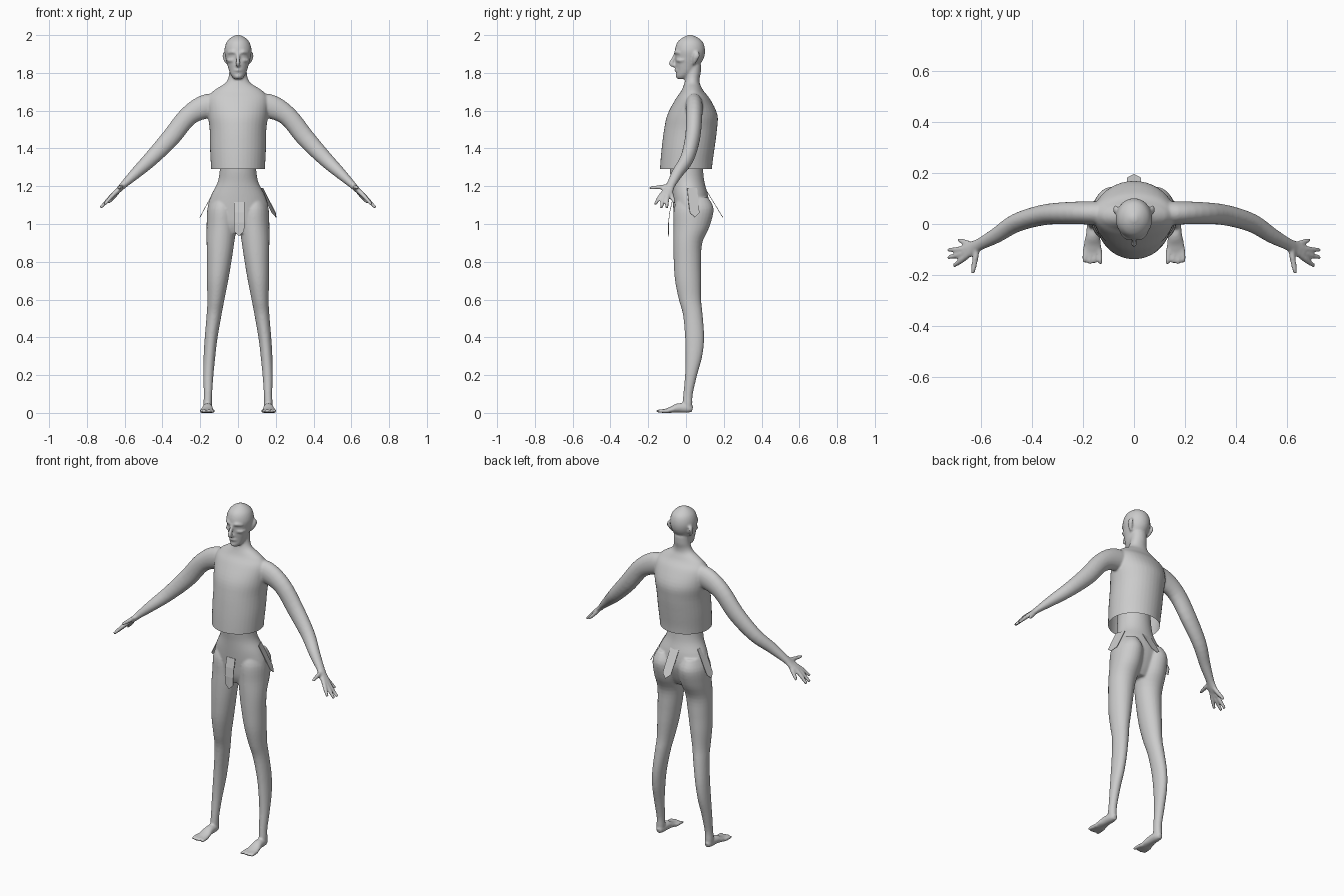
import bpy, bmesh, math
from mathutils import Vector

X, Y, Z = Vector((1, 0, 0)), Vector((0, 1, 0)), Vector((0, 0, 1))


def spline(rows, steps=4):
    """Catmull-Rom through rows of numbers."""
    out = []
    for i in range(len(rows) - 1):
        p = [rows[max(0, min(len(rows) - 1, i + k))] for k in (-1, 0, 1, 2)]
        for s in range(steps):
            t = s / steps
            out.append([0.5 * (2 * b + (c - a) * t + (2 * a - 5 * b + 4 * c - d) * t * t
                               + (3 * b - a - 3 * c + d) * t ** 3) for a, b, c, d in zip(*p)])
    return out + [list(rows[-1])]


def loft(bm, rows, hint=None, n=28):
    """Closed skin over ellipses (x, y, z, ru, rv); level rings unless a hint is given."""
    rows = spline(rows)
    pts = [Vector(r[:3]) for r in rows]
    rings = []
    for i, r in enumerate(rows):
        u, v = X, Y
        if hint:
            t = (pts[min(i + 1, len(pts) - 1)] - pts[max(i - 1, 0)]).normalized()
            u = t.cross(hint).normalized()
            v = u.cross(t)
        rings.append([bm.verts.new(pts[i] + u * r[3] * math.cos(a) + v * r[4] * math.sin(a))
                      for a in (2 * math.pi * k / n for k in range(n))])
    faces = [bm.faces.new((p[k], p[(k + 1) % n], q[(k + 1) % n], q[k]))
             for p, q in zip(rings, rings[1:]) for k in range(n)]
    faces += [bm.faces.new(rings[0][::-1]), bm.faces.new(rings[-1])]
    bmesh.ops.recalc_face_normals(bm, faces=faces)


def tube(bm, rows, hint=Y, n=12):
    loft(bm, [(x, y, z, r, r) for x, y, z, r in rows], hint, n)


def flip(rows, s):
    return [(r[0] * s, *r[1:]) for r in rows]


def fuse(bm, name, voxel=0.006, open_at=None):
    """Blend the overlapping parts into one skin, optionally opening the torso hem."""
    me = bpy.data.meshes.new(name)
    bm.to_mesh(me)
    bm.free()
    ob = bpy.data.objects.new(name, me)
    bpy.context.collection.objects.link(ob)
    m = ob.modifiers.new("Remesh", 'REMESH')
    m.mode, m.voxel_size = 'VOXEL', voxel
    m = ob.modifiers.new("Smooth", 'SMOOTH')
    m.factor, m.iterations = 0.5, 4
    dg = bpy.context.evaluated_depsgraph_get()
    new = bpy.data.meshes.new_from_object(ob.evaluated_get(dg))
    ob.modifiers.clear()
    ob.data = new
    if open_at:
        b = bmesh.new()
        b.from_mesh(new)
        fs = [f for f in b.faces if abs(f.calc_center_median().x) < 0.25]
        es = list({e for f in fs for e in f.edges})
        vs = list({v for f in fs for v in f.verts})
        bmesh.ops.bisect_plane(b, geom=vs + es + fs, plane_co=(0, 0, open_at),
                               plane_no=Z, clear_inner=True)
        b.to_mesh(new)
        b.free()
    new.polygons.foreach_set("use_smooth", [True] * len(new.polygons))
    return ob


# Upper body: loose shirt, shoulders and neck (z, y centre, x radius, y radius)
bm = bmesh.new()
loft(bm, [(0, cy, z, rx, ry) for z, cy, rx, ry in [
    (1.25, -.002, .14, .138), (1.32, .002, .144, .138), (1.40, .011, .148, .140),
    (1.50, .024, .150, .140), (1.58, .034, .160, .132), (1.66, .036, .162, .092),
    (1.70, .034, .135, .062), (1.722, .033, .105, .050), (1.745, .032, .068, .041),
    (1.77, .034, .052, .038), (1.80, .038, .047, .040), (1.84, .04, .045, .04)]], n=40)

# Head
loft(bm, [(0, cy, z, rx, ry) for z, cy, rx, ry in [
    (1.768, -.022, .020, .024), (1.785, -.012, .035, .040), (1.81, .002, .047, .053),
    (1.845, .010, .057, .065), (1.88, .019, .066, .076), (1.92, .021, .072, .080),
    (1.96, .022, .062, .069), (1.985, .022, .040, .043), (2.001, .022, .010, .010)]])

# Face: nose, mouth, chin
tube(bm, [(0, -.052, 1.91, .008), (0, -.065, 1.88, .009), (0, -.079, 1.848, .012), (0, -.055, 1.838, .010)], X)
tube(bm, [(-.022, -.042, 1.813, .006), (0, -.053, 1.815, .009), (.022, -.042, 1.813, .006)], Z)
tube(bm, [(-.014, -.040, 1.782, .008), (0, -.044, 1.782, .011), (.014, -.040, 1.782, .008)], Z)

for s in (-1, 1):
    # Brow, cheek and ear
    tube(bm, flip([(.01, -.056, 1.905, .007), (.03, -.052, 1.911, .009), (.052, -.034, 1.905, .006)], s), Z)
    tube(bm, flip([(.025, -.048, 1.868, .008), (.045, -.033, 1.866, .010), (.056, -.01, 1.868, .006)], s), Z)
    loft(bm, flip([(.055, .042, 1.845, .007, .007), (.066, .048, 1.865, .009, .012),
                   (.072, .056, 1.89, .010, .017), (.070, .056, 1.912, .006, .010)], s))
    # Arm
    loft(bm, flip([(.05, .04, 1.63, .05, .05), (.16, .043, 1.625, .064, .046),
                   (.262, .043, 1.572, .052, .043), (.357, .035, 1.456, .049, .040),
                   (.46, .005, 1.346, .040, .036), (.54, -.045, 1.27, .030, .030),
                   (.605, -.080, 1.208, .019, .024), (.63, -.095, 1.182, .015, .03),
                   (.655, -.105, 1.16, .012, .03)], s), Y)
    # Fingers and thumb
    for knuckle, tip in (((.655, -.075, 1.148), (.688, -.062, 1.112)),
                         ((.678, -.099, 1.138), (.728, -.101, 1.086)),
                         ((.678, -.119, 1.138), (.728, -.131, 1.086)),
                         ((.668, -.136, 1.147), (.706, -.164, 1.104)),
                         ((.622, -.135, 1.195), (.632, -.193, 1.190))):
        tube(bm, flip([(.615, -.09, 1.2, .012), (*knuckle, .012), (*tip, .008)], s), Z)
fuse(bm, "shirted_upper_body", open_at=1.29)

# Lower body: waist and hips
bm = bmesh.new()
loft(bm, [(0, cy, z, rx, ry) for z, cy, rx, ry in [
    (1.38, .0, .090, .085), (1.29, .002, .096, .088), (1.22, .010, .108, .088),
    (1.15, .022, .143, .095), (1.08, .028, .162, .095), (1.00, .020, .155, .078),
    (.95, .015, .09, .055)]], n=40)
for s in (-1, 1):
    # Leg (z, inner x, outer x, front y, back y)
    loft(bm, flip([((a + b) / 2, (f + k) / 2, z, (b - a) / 2, (k - f) / 2) for z, a, b, f, k in [
        (1.14, .04, .135, -.04, .118), (1.08, .010, .162, -.064, .146), (.99, .008, .166, -.066, .126),
        (.90, .020, .166, -.067, .086), (.80, .035, .165, -.065, .080), (.70, .052, .165, -.058, .080),
        (.60, .072, .162, -.038, .080), (.52, .087, .166, -.016, .088), (.40, .108, .176, -.005, .096),
        (.30, .120, .182, -.003, .086), (.20, .130, .184, -.005, .059), (.10, .137, .181, -.014, .036),
        (.05, .138, .183, -.018, .034), (.012, .140, .181, -.012, .032)]], s))
    # Foot and toes
    loft(bm, flip([(.16, .034, .018, .014, .014), (.16, .01, .024, .023, .024), (.161, -.04, .026, .027, .025),
                   (.163, -.08, .016, .034, .016), (.163, -.115, .010, .035, .010)], s), Z)
    for x, y in ((.133, -.156), (.154, -.153), (.174, -.156), (.193, -.150)):
        tube(bm, flip([(.163 + (x - .163) * .8, -.09, .011, .012), (x, -.13, .010, .010), (x, y, .009, .008)], s), Z)
fuse(bm, "hips_and_legs")


def flap(name, top, bottom, side, bow, width=.056):
    """Thin hanging strip with a pointed end."""
    top, bottom, side, bow = Vector(top), Vector(bottom), Vector(side).normalized(), Vector(bow)
    b = bmesh.new()
    rows = []
    for t, w, drop in ((0, 1, 0), (.3, 1, 0), (.6, 1, 0), (.85, .95, .15)):
        c = top.lerp(bottom, t) + bow * math.sin(math.pi * t)
        rows.append([b.verts.new(c + side * width * w * k + (bottom - top) * drop * (k == 0))
                     for k in (-.5, 0, .5)])
    for p, q in zip(rows, rows[1:]):
        for i in (0, 1):
            b.faces.new((p[i], p[i + 1], q[i + 1], q[i]))
    me = bpy.data.meshes.new(name)
    b.to_mesh(me)
    b.free()
    ob = bpy.data.objects.new(name, me)
    bpy.context.collection.objects.link(ob)
    m = ob.modifiers.new("Thickness", 'SOLIDIFY')
    m.thickness, m.offset = .003, 0


# Cloth flaps around the hips
flap("front_flap", (.006, -.074, 1.115), (.006, -.089, .935), X, (0, -.010, 0))
flap("back_flap", (0, .10, 1.19), (0, .195, 1.035), X, (0, 0, 0))
flap("right_flap", (.122, .032, 1.19), (.202, .048, 1.035), (-.35, .94, 0), (0, 0, 0))
flap("left_flap", (-.118, .032, 1.19), (-.202, .048, 1.035), Y, (0, 0, 0))
